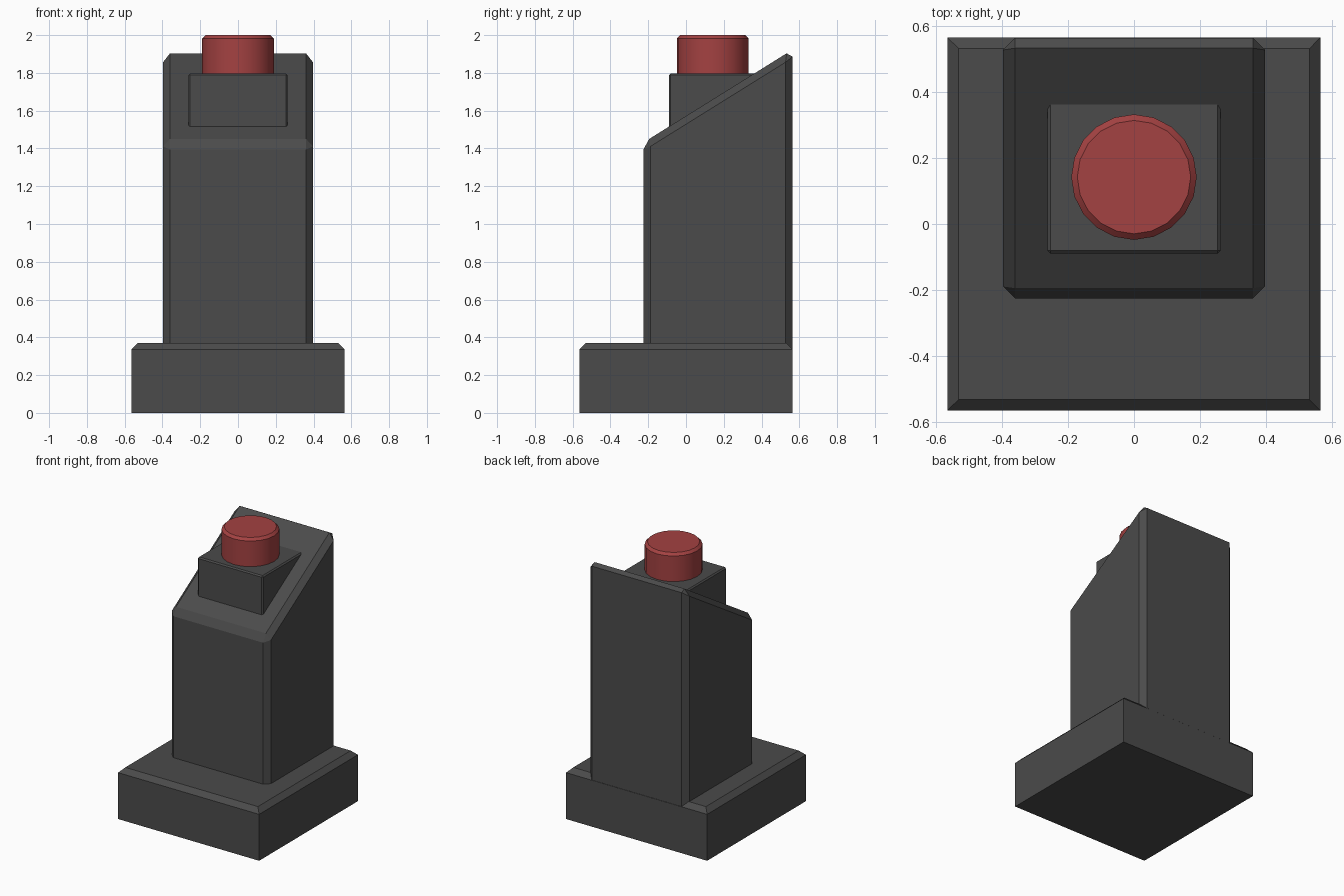
import bpy, bmesh, math

if "Cube" in bpy.data.objects:
    bpy.data.objects.remove(bpy.data.objects["Cube"])


def material(name, rgb):
    m = bpy.data.materials.new(name)
    m.diffuse_color = (*rgb, 1)
    m.use_nodes = True
    m.node_tree.nodes["Principled BSDF"].inputs["Base Color"].default_value = m.diffuse_color
    return m


dark = material("dark_grey", (0.07, 0.07, 0.07))
red = material("red", (0.37, 0.054, 0.054))


def finish(name, bm, bevel, mat, pick):
    """Bevel the picked edges and make an object."""
    bmesh.ops.recalc_face_normals(bm, faces=bm.faces)
    bmesh.ops.bevel(bm, geom=[e for e in bm.edges if pick(e)], offset=bevel,
                    offset_type='OFFSET', segments=1, profile=0.5,
                    affect='EDGES', clamp_overlap=True)
    me = bpy.data.meshes.new(name)
    bm.to_mesh(me)
    bm.free()
    me.materials.append(mat)
    ob = bpy.data.objects.new(name, me)
    bpy.context.collection.objects.link(ob)
    return ob


def prism(name, profile, half_width, bevel, mat, pick):
    """Side profile (y, z) extruded along x, symmetric about x = 0."""
    bm = bmesh.new()
    face = bm.faces.new([bm.verts.new((-half_width, y, z)) for y, z in profile])
    ext = bmesh.ops.extrude_face_region(bm, geom=[face])
    for v in ext["geom"]:
        if isinstance(v, bmesh.types.BMVert):
            v.co.x = half_width
    return finish(name, bm, bevel, mat, pick)


def edge_top(z):
    return lambda e: all(v.co.z > z for v in e.verts)


def not_bottom(z):
    return lambda e: any(v.co.z > z for v in e.verts)


# Square base with chamfered top rim
prism("base", [(-0.565, 0), (0.565, 0), (0.565, 0.37), (-0.565, 0.37)],
      0.565, 0.034, dark, edge_top(0.2))

# Column with sloping top, flush with the back of the base
prism("column", [(-0.226, 0.2), (0.564, 0.2), (0.564, 1.923), (-0.226, 1.431)],
      0.397, 0.037, dark, not_bottom(0.5))

# Block set into the slope
prism("button_block", [(-0.09, 1.3), (0.395, 1.3), (0.395, 1.797), (-0.09, 1.797)],
      0.262, 0.009, dark, not_bottom(1.5))

# Round push button
bm = bmesh.new()
bmesh.ops.create_cone(bm, cap_ends=True, segments=20, radius1=0.19, radius2=0.19, depth=0.26)
bmesh.ops.translate(bm, verts=bm.verts, vec=(0, 0.142, 1.87))
button = finish("button", bm, 0.018, red, edge_top(1.9))
bpy.context.view_layer.objects.active = button
button.select_set(True)
bpy.ops.object.shade_smooth_by_angle(angle=math.radians(30))
